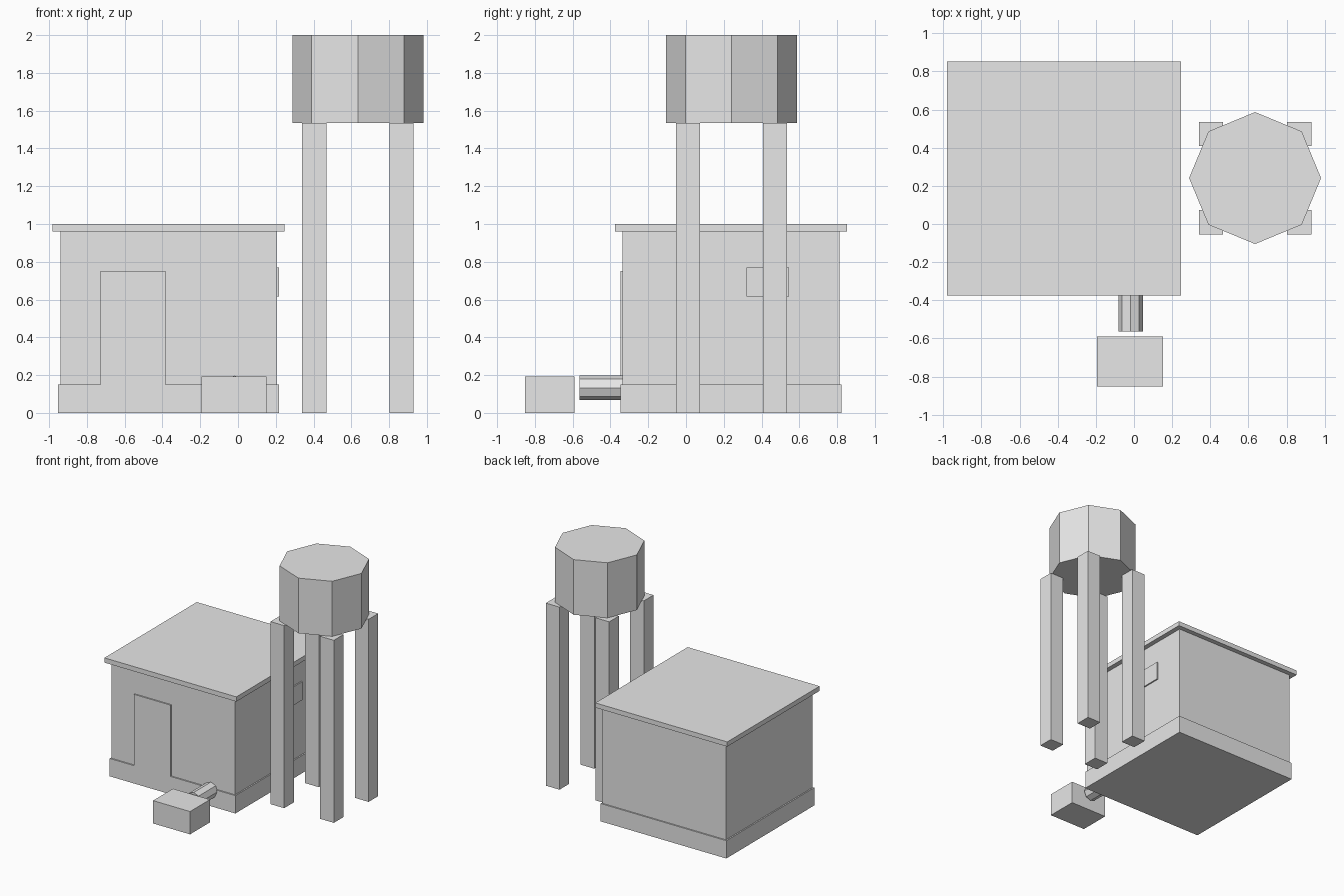
import bpy
import math

if "Cube" in bpy.data.objects:
    bpy.data.objects.remove(bpy.data.objects["Cube"])

grey = bpy.data.materials.new("light grey")
grey.diffuse_color = (0.8, 0.8, 0.8, 1)
grey.use_nodes = True
grey.node_tree.nodes["Principled BSDF"].inputs["Base Color"].default_value = grey.diffuse_color


def finish(name):
    obj = bpy.context.object
    obj.name = name
    obj.data.materials.append(grey)
    return obj


def box(name, x0, x1, y0, y1, z0, z1):
    bpy.ops.mesh.primitive_cube_add(
        size=1, location=((x0 + x1) / 2, (y0 + y1) / 2, (z0 + z1) / 2))
    bpy.context.object.scale = (x1 - x0, y1 - y0, z1 - z0)
    bpy.ops.object.transform_apply(location=False, rotation=False, scale=True)
    return finish(name)


def square_block(name, half, z0, z1):
    # Square slab centred on the hut
    cx, cy = -0.367, 0.239
    return box(name, cx - half, cx + half, cy - half, cy + half, z0, z1)


def octagon(name, radius, depth, location, tilt=0):
    bpy.ops.mesh.primitive_cylinder_add(
        vertices=8, radius=radius, depth=depth, location=location,
        rotation=(tilt, 0, 0))
    return finish(name)


# Hut: plinth, walls and overhanging roof slab
square_block("plinth", 0.585, 0, 0.15)
square_block("walls", 0.574, 0.15, 0.96)
square_block("roof", 0.614, 0.96, 1.0)

# Door on the front, window on the right wall
box("door", -0.728, -0.384, -0.346, -0.33, 0.15, 0.75)
box("window", 0.2, 0.218, 0.32, 0.546, 0.615, 0.77)

# Outlet pipe and the block in front of it
octagon("outlet_pipe", 0.064, 0.243, (-0.018, -0.4415, 0.133), math.pi / 2)
box("front_block", -0.193, 0.151, -0.853, -0.589, 0, 0.192)

# Water tower: tank on four square legs
tx, ty = 0.635, 0.241
octagon("tank", 0.346, 0.464, (tx, ty, 1.768))
for sx in (-1, 1):
    for sy in (-1, 1):
        cx, cy, h = tx + sx * 0.231, ty + sy * 0.231, 0.064
        box("tower_leg", cx - h, cx + h, cy - h, cy + h, 0, 1.536)
